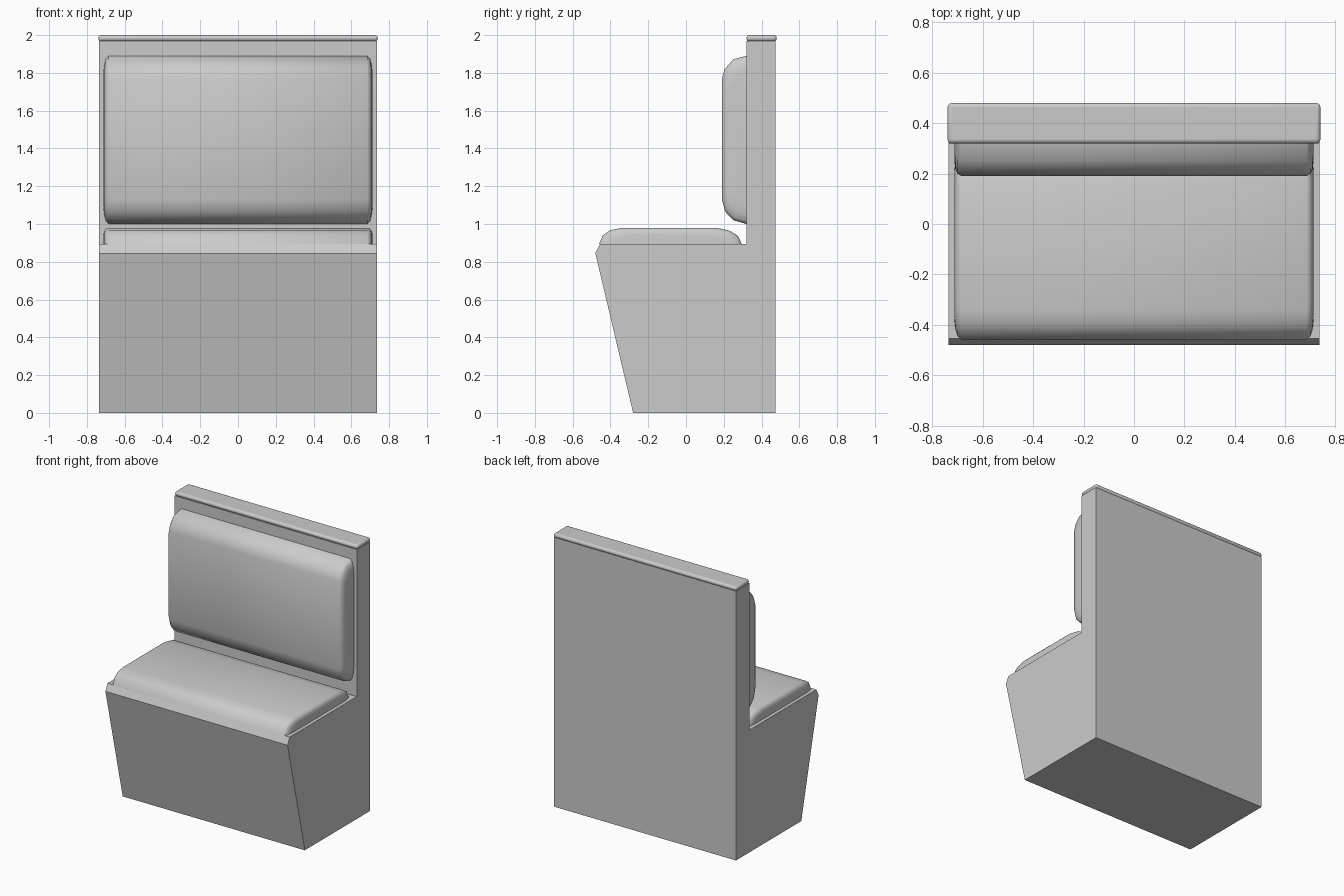
import bpy
import bmesh
from math import radians

cube = bpy.data.objects.get("Cube")
if cube:
    bpy.data.objects.remove(cube, do_unlink=True)

grey = bpy.data.materials.new("plain grey")
grey.use_nodes = True
colour = (0.6, 0.6, 0.6, 1)
grey.diffuse_color = colour
grey.node_tree.nodes["Principled BSDF"].inputs["Base Color"].default_value = colour


def loft(name, sections):
    """Skin closed outlines of equal length, from one end to the other."""
    bm = bmesh.new()
    rings = [[bm.verts.new(p) for p in s] for s in sections]
    for a, b in zip(rings, rings[1:]):
        for i in range(len(a)):
            j = (i + 1) % len(a)
            bm.faces.new((a[i], a[j], b[j], b[i]))
    bm.faces.new(rings[0])
    bm.faces.new(rings[-1])
    bmesh.ops.recalc_face_normals(bm, faces=bm.faces)
    mesh = bpy.data.meshes.new(name)
    bm.to_mesh(mesh)
    bm.free()
    mesh.materials.append(grey)
    obj = bpy.data.objects.new(name, mesh)
    bpy.context.collection.objects.link(obj)
    return obj


def smooth(obj, angle):
    bpy.ops.object.select_all(action="DESELECT")
    obj.select_set(True)
    bpy.context.view_layer.objects.active = obj
    bpy.ops.object.shade_smooth_by_angle(angle=radians(angle))


def cushion(name, outline, base, place):
    """Padded slab: outline of (along, out) points, rounded in at both ends.
    base is where it touches the frame; place maps (x, along, out) to 3D."""
    middle = (outline[0][0] + outline[-1][0]) / 2
    ends = [(0.685, 1, 1), (0.7, 0.96, 0.93), (0.709, 0.88, 0.78), (0.713, 0.78, 0.55)]
    stations = [(-x, a, o) for x, a, o in reversed(ends)] + ends
    sections = [[place(x, middle + (u - middle) * a, base + (v - base) * o)
                 for u, v in outline] for x, a, o in stations]
    smooth(loft(name, sections), 50)


# Frame: box base with a leaning front, and an upright back
side = [(-0.28, 0), (0.475, 0), (0.475, 1.97), (0.32, 1.97),
        (0.32, 0.895), (-0.455, 0.895), (-0.48, 0.845)]
loft("bench_frame", [[(x, y, z) for y, z in side] for x in (-0.737, 0.737)])

# Rounded rail along the top of the back
rail = [(0.32, 1.967), (0.48, 1.967), (0.48, 2), (0.32, 2)]
cap = loft("top_rail", [[(x, y, z) for y, z in rail] for x in (-0.74, 0.74)])
bevel = cap.modifiers.new("rounding", "BEVEL")
bevel.width = 0.015
bevel.segments = 3
smooth(cap, 40)

# Seat cushion, padded upwards
cushion("seat_cushion",
        [(-0.46, 0.895), (-0.44, 0.94), (-0.40, 0.967), (-0.34, 0.98),
         (0.16, 0.98), (0.23, 0.965), (0.275, 0.937), (0.295, 0.895)],
        0.895, lambda x, u, v: (x, u, v))

# Back cushion, padded forwards
cushion("back_cushion",
        [(1.0, 0.32), (1.02, 0.25), (1.065, 0.208), (1.13, 0.19),
         (1.77, 0.19), (1.82, 0.205), (1.872, 0.25), (1.89, 0.32)],
        0.32, lambda x, u, v: (x, v, u))
